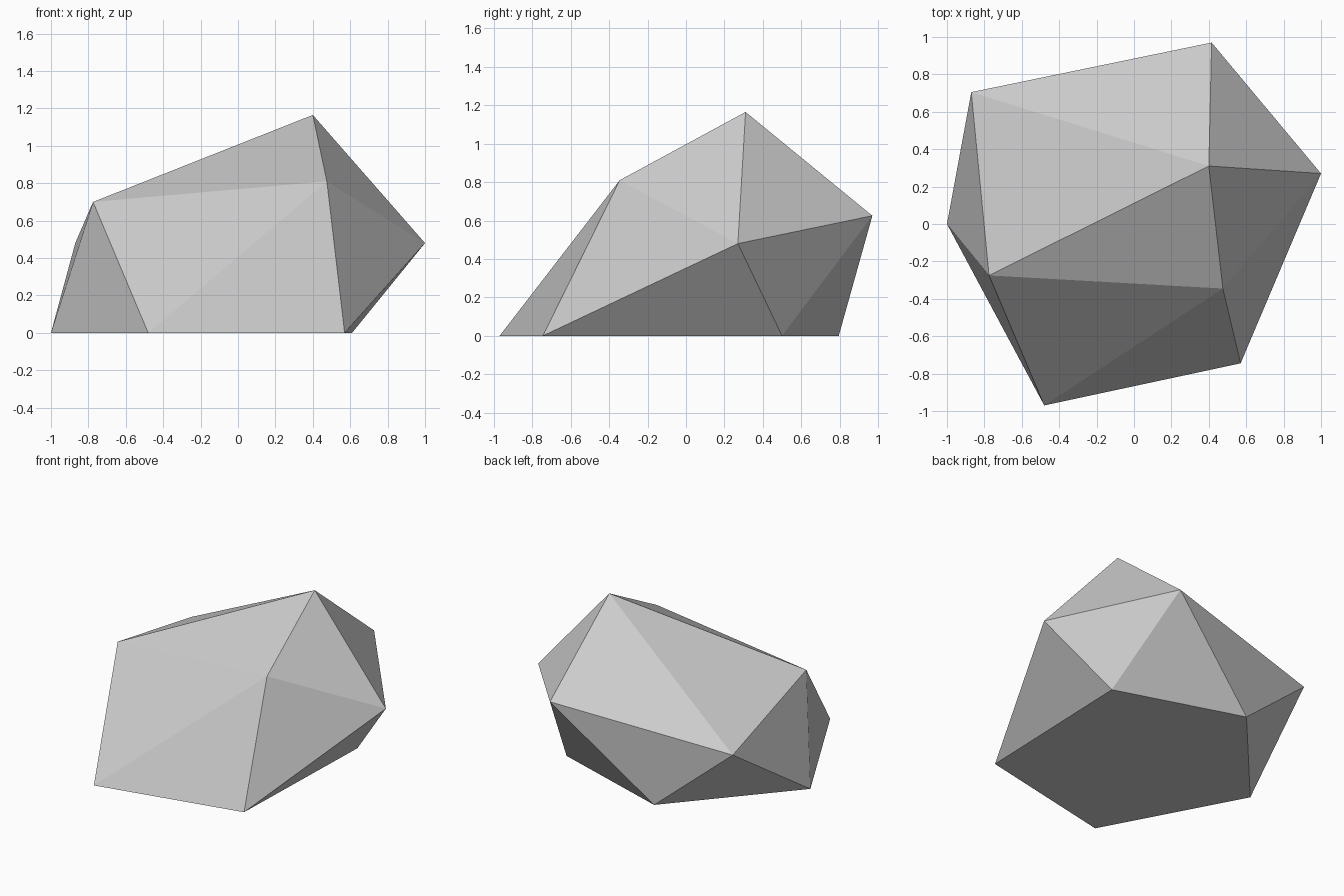
import bpy
import bmesh

if "Cube" in bpy.data.objects:
    bpy.data.objects.remove(bpy.data.objects["Cube"])

# Faceted boulder: a peak, a jagged shoulder ring and a flat five-sided base
peak = (0.40, 0.31, 1.165)
shoulder = [(0.415, 0.97, 0.625), (-0.87, 0.705, 0.48), (-0.775, -0.275, 0.70),
            (0.475, -0.345, 0.81), (1.0, 0.27, 0.48)]
base = [(-0.30, 0.795, 0), (-1.0, 0, 0), (-0.48, -0.97, 0),
        (0.57, -0.745, 0), (0.61, 0.50, 0)]

bm = bmesh.new()
top = bm.verts.new(peak)
upper = [bm.verts.new(p) for p in shoulder]
lower = [bm.verts.new(p) for p in base]

# Cap facets and the zigzag band of side facets
for i in range(5):
    j = (i + 1) % 5
    bm.faces.new((top, upper[i], upper[j]))
    bm.faces.new((upper[i], lower[i], upper[j]))
    bm.faces.new((lower[i], lower[j], upper[j]))

# Flat underside
bm.faces.new(lower[::-1])
bmesh.ops.recalc_face_normals(bm, faces=bm.faces[:])

mesh = bpy.data.meshes.new("rock")
bm.to_mesh(mesh)
bm.free()
rock = bpy.data.objects.new("rock", mesh)
bpy.context.collection.objects.link(rock)
